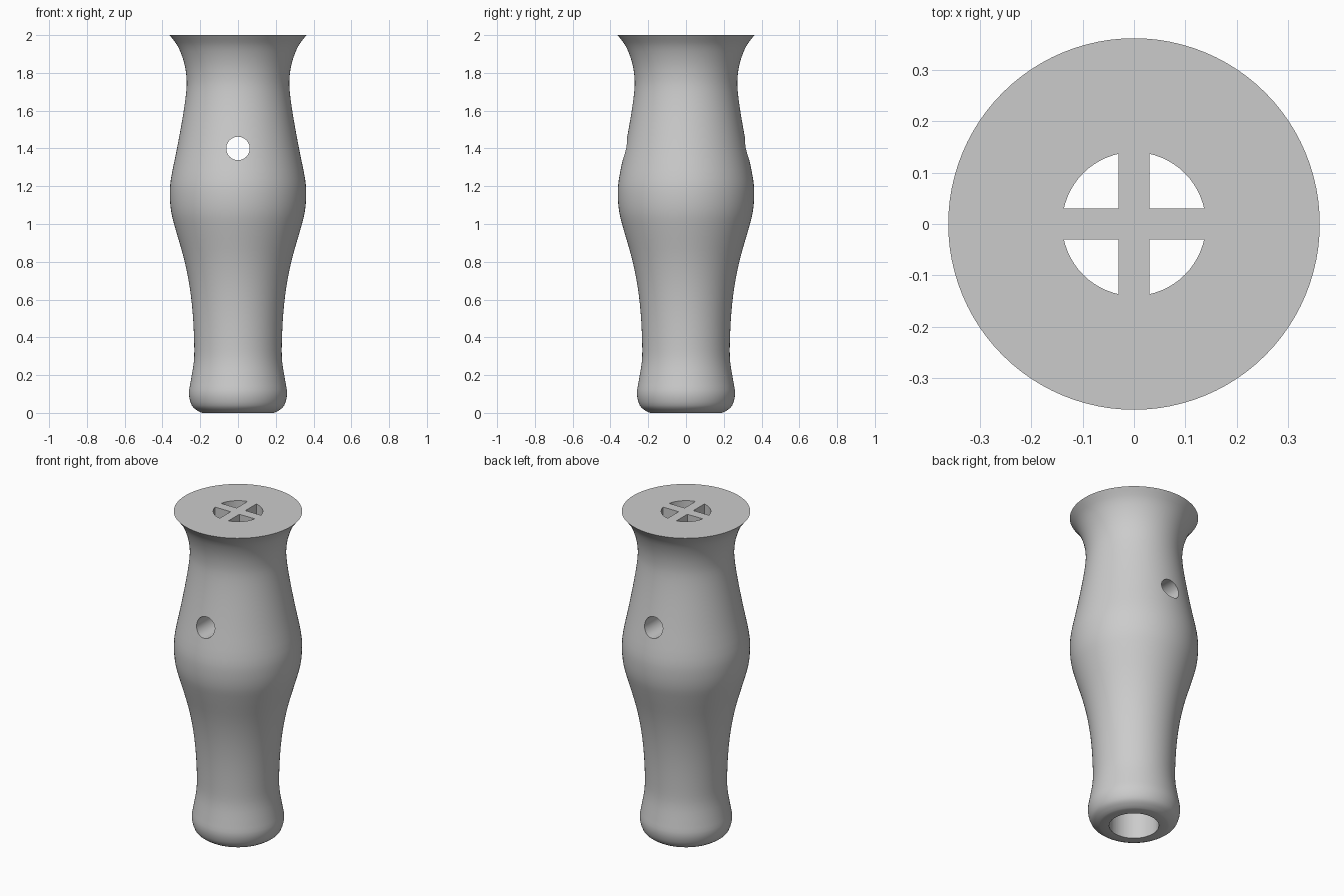
import bpy, bmesh, math
from mathutils import Vector, Matrix

if "Cube" in bpy.data.objects:
    bpy.data.objects.remove(bpy.data.objects["Cube"], do_unlink=True)

# One plain grey material
grey = bpy.data.materials.new("plain grey")
grey.use_nodes = True
colour = (0.6, 0.6, 0.6, 1)
grey.diffuse_color = colour
grey.node_tree.nodes["Principled BSDF"].inputs["Base Color"].default_value = colour

# Outline of the turned handle: (radius, height)
OUTLINE = [(0.19, 0), (0.215, 0.012), (0.245, 0.04), (0.26, 0.1), (0.25, 0.17),
           (0.234, 0.27), (0.232, 0.37), (0.24, 0.53), (0.258, 0.68), (0.287, 0.82),
           (0.33, 0.97), (0.353, 1.06), (0.361, 1.15), (0.355, 1.24), (0.323, 1.4),
           (0.292, 1.57), (0.274, 1.7), (0.273, 1.78), (0.287, 1.86), (0.318, 1.94),
           (0.362, 2)]
BORE, BAR, GRATE_DEPTH = 0.14, 0.03, 0.1


def smooth_path(points, steps=3):
    """Catmull-Rom curve through the points."""
    p = [Vector(q) for q in points]
    p = [2 * p[0] - p[1]] + p + [2 * p[-1] - p[-2]]
    path = []
    for a, b, c, d in zip(p, p[1:], p[2:], p[3:]):
        for i in range(steps):
            t = i / steps
            path.append(b + (c - a) * t / 2 + (a - 2.5 * b + 2 * c - d / 2) * t * t
                        + (3 * b - a - 3 * c + d) * t ** 3 / 2)
    return path + [p[-2]]


def make_object(name, bm):
    bmesh.ops.recalc_face_normals(bm, faces=bm.faces)
    mesh = bpy.data.meshes.new(name)
    bm.to_mesh(mesh)
    bm.free()
    mesh.materials.append(grey)
    obj = bpy.data.objects.new(name, mesh)
    bpy.context.collection.objects.link(obj)
    return obj


def cylinder(name, radius, depth, matrix):
    bm = bmesh.new()
    bmesh.ops.create_cone(bm, cap_ends=True, segments=64, radius1=radius,
                          radius2=radius, depth=depth, matrix=matrix)
    return make_object(name, bm)


def box(name, size, centre):
    bm = bmesh.new()
    bmesh.ops.create_cube(bm, size=1, matrix=Matrix.Translation(centre)
                          @ Matrix.Diagonal((*size, 1)))
    return make_object(name, bm)


def subtract(target, cutter):
    mod = target.modifiers.new("cut", "BOOLEAN")
    mod.operation, mod.solver, mod.object = "DIFFERENCE", "EXACT", cutter
    bpy.context.view_layer.objects.active = target
    bpy.ops.object.modifier_apply(modifier=mod.name)
    bpy.data.objects.remove(cutter, do_unlink=True)


# Handle body: the outline spun around the upright axis
bm = bmesh.new()
axis_points = [(0, 0, 0)] + [(p.x, 0, p.y) for p in smooth_path(OUTLINE)] + [(0, 0, 2)]
verts = [bm.verts.new(co) for co in axis_points]
edges = [bm.edges.new(pair) for pair in zip(verts, verts[1:])]
bmesh.ops.spin(bm, geom=verts + edges, axis=(0, 0, 1), cent=(0, 0, 0),
               angle=math.tau, steps=96, use_merge=True)
bmesh.ops.remove_doubles(bm, verts=bm.verts, dist=1e-5)
handle = make_object("handle", bm)

# Long bore, leaving a cross-shaped grate at the top
bore = cylinder("bore_cutter", BORE, 2.2, Matrix.Translation((0, 0, 1)))
bar_centre = (0, 0, 2 - GRATE_DEPTH + 0.25)
for size in ((1, 2 * BAR, 0.5), (2 * BAR, 1, 0.5)):
    subtract(bore, box("bar_cutter", size, bar_centre))
subtract(handle, bore)

# Cross hole from front to back
subtract(handle, cylinder("cross_hole_cutter", 0.062, 2,
                          Matrix.Translation((0, 0, 1.4)) @ Matrix.Rotation(math.pi / 2, 4, "X")))

# Smooth sides, crisp rims
bpy.ops.object.select_all(action="DESELECT")
handle.select_set(True)
bpy.context.view_layer.objects.active = handle
bpy.ops.object.shade_smooth_by_angle(angle=math.radians(35))
